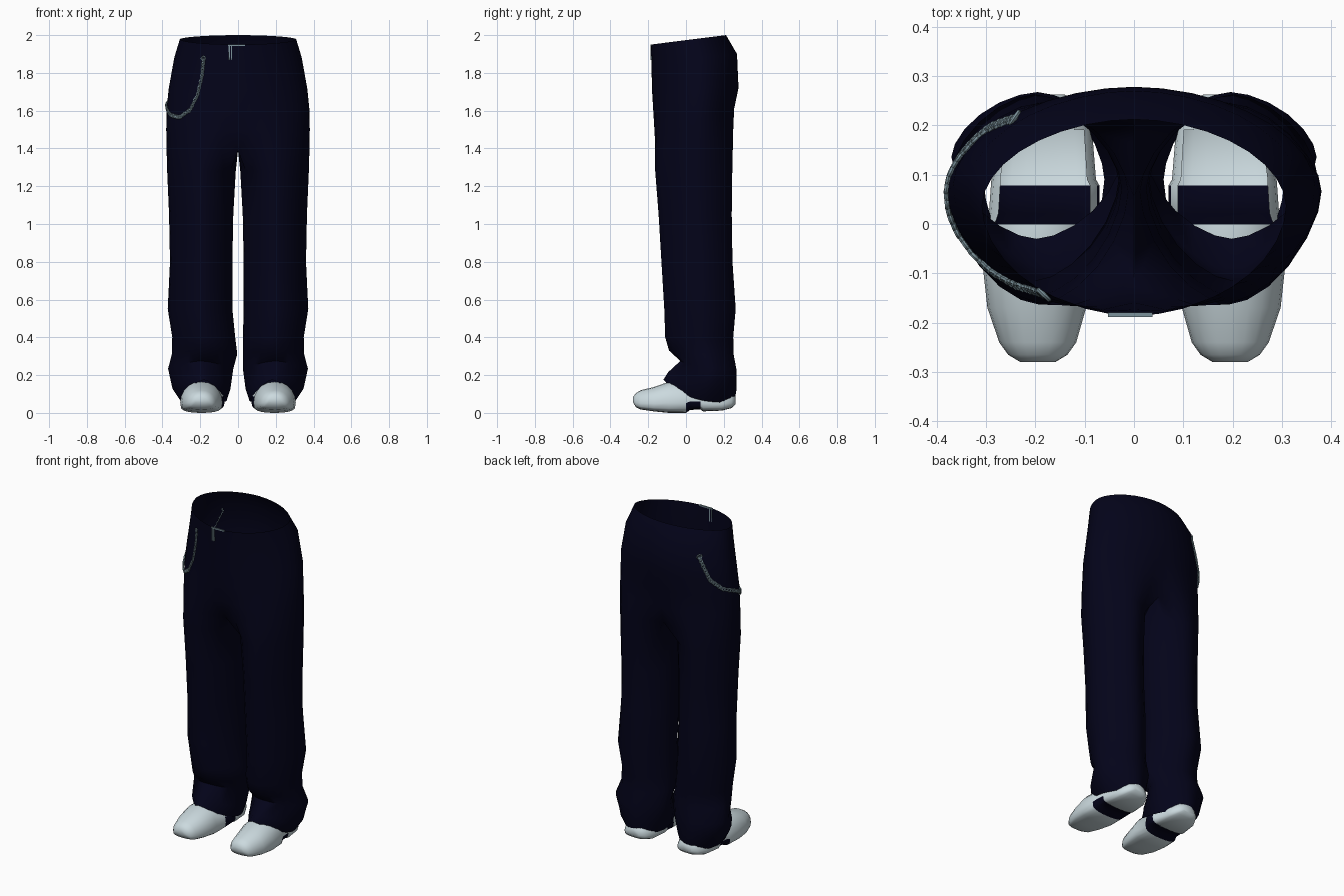
import bpy, bmesh, math
from mathutils import Vector
from mathutils.bvhtree import BVHTree

cube = bpy.data.objects.get("Cube")
if cube:
    bpy.data.objects.remove(cube, do_unlink=True)


def material(name, rgb):
    m = bpy.data.materials.new(name)
    m.use_nodes = True
    m.diffuse_color = (*rgb, 1)
    bsdf = m.node_tree.nodes["Principled BSDF"]
    bsdf.inputs["Base Color"].default_value = (*rgb, 1)
    bsdf.inputs["Roughness"].default_value = 0.8
    return m


NAVY = material("navy cloth", (0.001, 0.001, 0.010))
PALE = material("pale shoe", (0.60, 0.70, 0.735))
STEEL = material("steel grey", (0.20, 0.29, 0.33))


def finish(name, bm, mats, smooth=50):
    bmesh.ops.remove_doubles(bm, verts=bm.verts, dist=0.0005)
    bmesh.ops.recalc_face_normals(bm, faces=bm.faces)
    mesh = bpy.data.meshes.new(name)
    bm.to_mesh(mesh)
    bm.free()
    ob = bpy.data.objects.new(name, mesh)
    bpy.context.collection.objects.link(ob)
    for m in mats:
        mesh.materials.append(m)
    bpy.ops.object.select_all(action="DESELECT")
    ob.select_set(True)
    bpy.context.view_layer.objects.active = ob
    bpy.ops.object.shade_smooth_by_angle(angle=math.radians(smooth))
    return ob


def loft(bm, rings, caps=False):
    rows = [[bm.verts.new(p) for p in ring] for ring in rings]
    n = len(rows[0])
    for a, b in zip(rows, rows[1:]):
        for i in range(n):
            j = (i + 1) % n
            bm.faces.new((a[i], a[j], b[j], b[i]))
    if caps:
        bm.faces.new(rows[0])
        bm.faces.new(rows[-1])


def spow(v, p):
    return math.copysign(abs(v) ** p, v)


# Trousers: front z, back z, front y, back y, inner x, outer x, hip blend
ROWS = [
    (0.175, 0.055, -0.12, 0.255, 0.06, 0.305, 0),
    (0.215, 0.12, -0.095, 0.267, 0.04, 0.347, 0),
    (0.275, 0.23, -0.03, 0.267, 0.025, 0.37, 0),
    (0.33, 0.31, -0.09, 0.252, 0.004, 0.35, 0),
    (0.40, 0.40, -0.11, 0.25, 0.015, 0.348, 0),
    (0.55, 0.55, -0.115, 0.263, 0.03, 0.372, 0),
    (0.80, 0.80, -0.13, 0.246, 0.03, 0.36, 0),
    (1.05, 1.05, -0.145, 0.242, 0.025, 0.365, 0),
    (1.28, 1.28, -0.163, 0.245, 0.012, 0.375, 0),
    (1.39, 1.39, -0.177, 0.257, 0, 0.378, 0.4),
    (1.50, 1.50, -0.18, 0.26, 0, 0.38, 0.75),
    (1.60, 1.61, -0.18, 0.26, 0, 0.378, 0.92),
    (1.71, 1.72, -0.18, 0.278, 0, 0.367, 1),
    (1.86, 1.90, -0.183, 0.27, 0, 0.337, 1),
    (1.95, 2.00, -0.186, 0.212, 0, 0.308, 1),
]
OUT, N = 18, 24      # outside steps, total points per half section
LEG_POWER, HIP_POWER = 1.2, 1.06   # above 1 the section turns diamond-like


def half_ring(row, side):
    zf, zb, yf, yb, xi, xo, hip = row
    if side > 0 and zf < 0.5:      # the left shin hangs a little further out
        xi = max(xi, 0.026)
    cy = yf + 0.56 * (yb - yf)     # widest point sits behind the middle

    def depth(s):
        return cy + s * (yb - cy if s > 0 else cy - yf)

    pts = []
    for k in range(N):
        a = math.radians(-135 + 270 * k / OUT)
        if k > OUT:
            a = math.radians(135 + 90 * (k - OUT) / (N - OUT))
        x = (xi + xo) / 2 + (xo - xi) / 2 * spow(math.cos(a), LEG_POWER)
        y = depth(spow(math.sin(a), LEG_POWER))
        if hip:
            if k <= OUT:
                b = math.pi * (k / OUT - 0.5)
                hx = xo * spow(math.cos(b), HIP_POWER)
                hy = depth(spow(math.sin(b), HIP_POWER))
            else:
                hx, hy = 0, yb + (yf - yb) * (k - OUT) / (N - OUT)
            x, y = x + (hx - x) * hip, y + (hy - y) * hip
            if k == 0 or k >= OUT:
                x = 0
        # waist tilts evenly, the hem drops quickly behind the instep
        t = min(1, max(0, (yb - y) / (yb - yf)))
        z = zb + (zf - zb) * t ** (1 if hip else 3)
        pts.append((side * x, y, z))
    return pts


bm = bmesh.new()
for side in (1, -1):
    loft(bm, [half_ring(r, side) for r in ROWS])
inner = [f for f in bm.faces if all(abs(v.co.x) < 1e-4 for v in f.verts)]
bmesh.ops.delete(bm, geom=inner, context="FACES")
trousers = finish("trousers", bm, [NAVY], 60)

# Shoes: y, half width, bottom, top, centre x
SHOE = [
    (-0.28, 0.035, 0.055, 0.085, 0.195),
    (-0.265, 0.06, 0.03, 0.105, 0.195),
    (-0.24, 0.078, 0.018, 0.12, 0.195),
    (-0.17, 0.10, 0.008, 0.137, 0.197),
    (-0.09, 0.112, 0, 0.165, 0.194),
    (0.0, 0.109, 0, 0.162, 0.192),
    (0.022, 0.112, 0.016, 0.155, 0.182),
    (0.078, 0.110, 0.018, 0.15, 0.180),
    (0.09, 0.106, 0.008, 0.14, 0.183),
    (0.19, 0.095, 0.012, 0.12, 0.18),
    (0.24, 0.07, 0.025, 0.11, 0.18),
    (0.262, 0.04, 0.045, 0.09, 0.18),
]
for label, side in (("left", 1), ("right", -1)):
    bm = bmesh.new()
    rings = []
    for y, w, lo, hi, cx in SHOE:
        mid = lo + 0.32 * (hi - lo)
        ring = []
        for k in range(20):
            a = math.tau * k / 20
            s = math.sin(a)
            z = mid + (hi - mid) * s if s > 0 else mid - (mid - lo) * abs(s) ** 0.5
            ring.append((side * (cx + w * spow(math.cos(a), 0.9)), y, z))
        rings.append(ring)
    loft(bm, rings, True)
    # open ankle under the cloth, dark band across the arch, taller on the inside
    centres = {f: f.calc_center_median() for f in bm.faces}
    for f, c in centres.items():
        if 0.005 < c.y < 0.08 and c.z < (0.1 if abs(c.x) < 0.1 else 0.056):
            f.material_index = 1
    opening = [f for f, c in centres.items() if 0 < c.y < 0.24 and c.z > 0.105]
    bmesh.ops.delete(bm, geom=opening, context="FACES")
    finish(label + "_shoe", bm, [PALE, NAVY], 50)

# Wallet chain draped over the right hip, snapped just outside the cloth
surface = BVHTree.FromObject(trousers, bpy.context.evaluated_depsgraph_get())


def radial(p):
    return Vector((p.x, p.y - 0.05, 0)).normalized()


def on_cloth(p, gap):
    hit = surface.find_nearest(p)[0]
    return hit + radial(hit) * gap


KEYS = [Vector(p) for p in (
    (-0.19, -0.16, 1.87), (-0.20, -0.16, 1.78), (-0.222, -0.15, 1.68),
    (-0.255, -0.125, 1.605), (-0.305, -0.08, 1.565), (-0.345, -0.02, 1.575),
    (-0.373, 0.05, 1.62), (-0.34, 0.14, 1.66), (-0.29, 0.19, 1.72), (-0.235, 0.21, 1.85))]
path = []
for a, b in zip(KEYS, KEYS[1:]):
    steps = max(2, round((b - a).length / 0.016))
    path += [on_cloth(a.lerp(b, i / steps), 0.006) for i in range(steps)]
path.append(on_cloth(KEYS[-1], 0.006))


def link(bm, a, b, wide):
    along = (b - a).normalized()
    mid = (a + b) / 2
    across = along.cross(radial(mid)).normalized()
    outward = across.cross(along)
    rings = []
    for i in range(8):
        t = math.tau * i / 8
        r = along * math.cos(t) * 0.011 + across * math.sin(t) * wide
        u = r.normalized()
        rings.append([mid + r + (u * math.cos(q) + outward * math.sin(q)) * 0.0045
                      for q in (math.tau * j / 5 for j in range(5))])
    loft(bm, rings + rings[:1])


bm = bmesh.new()
for i, (a, b) in enumerate(zip(path, path[1:])):
    link(bm, a, b, 0.009 if i % 2 else 0.007)
for key in (KEYS[0], KEYS[-1]):
    top = on_cloth(key, 0.007)
    link(bm, top, top + Vector((0, 0, 0.012)), 0.015)
finish("hip_chain", bm, [STEEL])

# Stitching of the fly: thin plates showing on both faces of the cloth
bm = bmesh.new()
for x, z, w, h in ((-0.008, 1.947, 0.09, 0.007), (-0.046, 1.907, 0.006, 0.08),
                   (-0.034, 1.907, 0.006, 0.08)):
    r = bmesh.ops.create_cube(bm, size=1)
    for v in r["verts"]:
        v.co = Vector((x + v.co.x * w, -0.184 + v.co.y * 0.009, z + v.co.z * h))
finish("fly_stitching", bm, [STEEL], 30)
